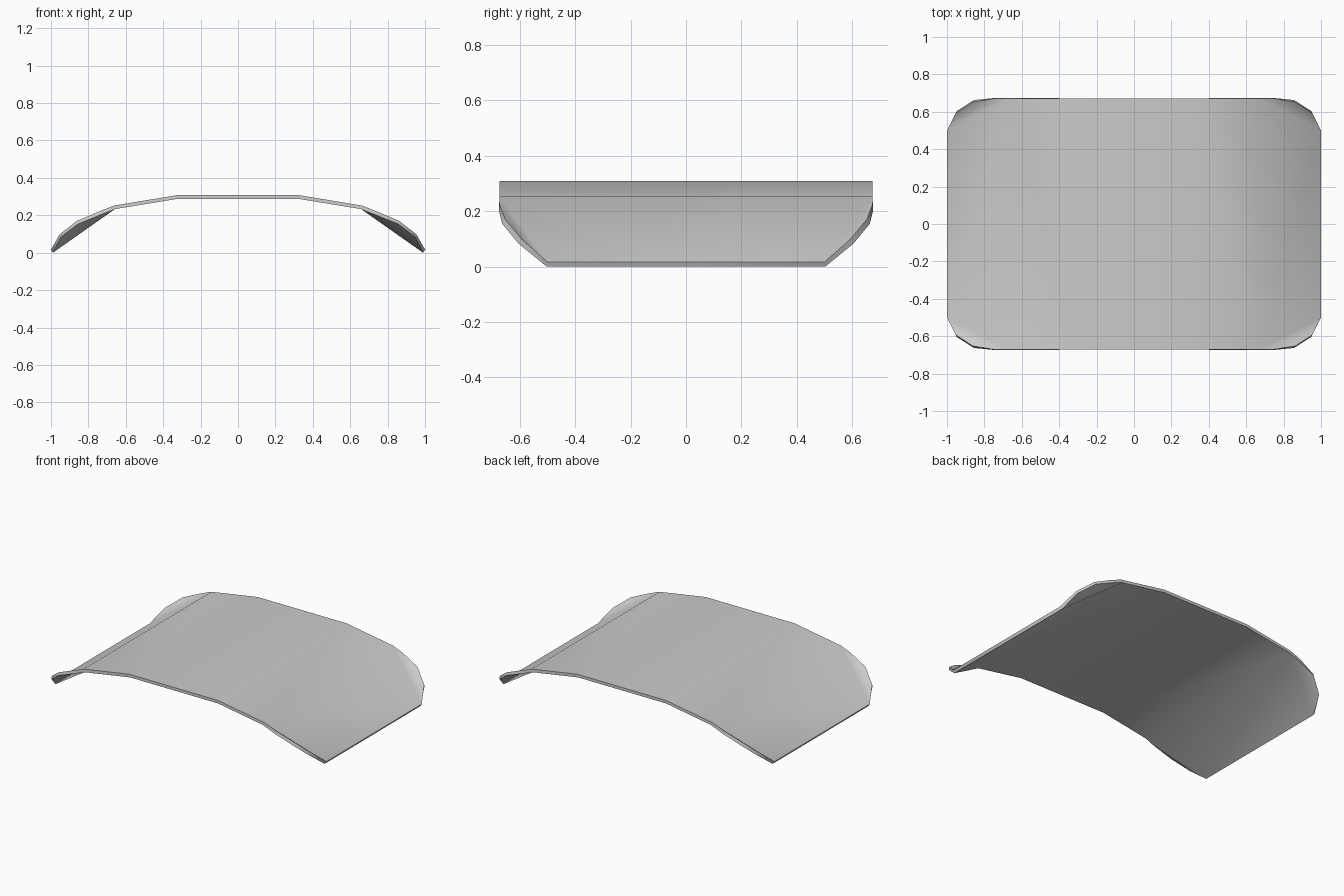
import bpy, bmesh

if "Cube" in bpy.data.objects:
    bpy.data.objects.remove(bpy.data.objects["Cube"])

# Outline of one rounded corner, from the flat top to the end lip
inner = (0.325, 0.672, 0.308)
corner = [(0.665, 0.672, 0.252), (0.74, 0.672, 0.222), (0.862, 0.652, 0.17),
          (0.954, 0.592, 0.098), (1.0, 0.5, 0.017)]

bm = bmesh.new()


def chain(points, sx, sy):
    return [bm.verts.new((x * sx, y * sy, z)) for x, y, z in points]


sides = {(sx, sy): chain([inner] + corner, sx, sy)
         for sx in (1, -1) for sy in (1, -1)}

# Flat centre strip
bm.faces.new([sides[k][0] for k in ((1, 1), (-1, 1), (-1, -1), (1, -1))])

for s in (1, -1):
    a, b = sides[(s, s)], sides[(s, -s)]
    # Sloping strip, then the two large triangles of the end
    bm.faces.new((a[0], a[1], b[1], b[0]))
    bm.faces.new((b[1], a[1], a[5]))
    bm.faces.new((b[1], a[5], b[5]))
    # Raised rounded corners
    for c in (a, b):
        for i in (2, 3, 4):
            bm.faces.new((c[1], c[i], c[i + 1]))

bmesh.ops.recalc_face_normals(bm, faces=bm.faces)
bm.normal_update()
if sum(f.normal.z for f in bm.faces) < 0:
    bmesh.ops.reverse_faces(bm, faces=bm.faces)

mesh = bpy.data.meshes.new("curved_panel")
bm.to_mesh(mesh)
bm.free()
panel = bpy.data.objects.new("curved_panel", mesh)
bpy.context.collection.objects.link(panel)

# Thin sheet thickness below the top surface
solid = panel.modifiers.new("thickness", 'SOLIDIFY')
solid.thickness = 0.02
solid.offset = -1

bpy.context.view_layer.objects.active = panel
panel.select_set(True)
bpy.ops.object.modifier_apply(modifier="thickness")
bpy.ops.object.shade_smooth_by_angle(angle=0.9)

# Rest the lips on the ground
low = min(v.co.z for v in panel.data.vertices)
for v in panel.data.vertices:
    v.co.z -= low
